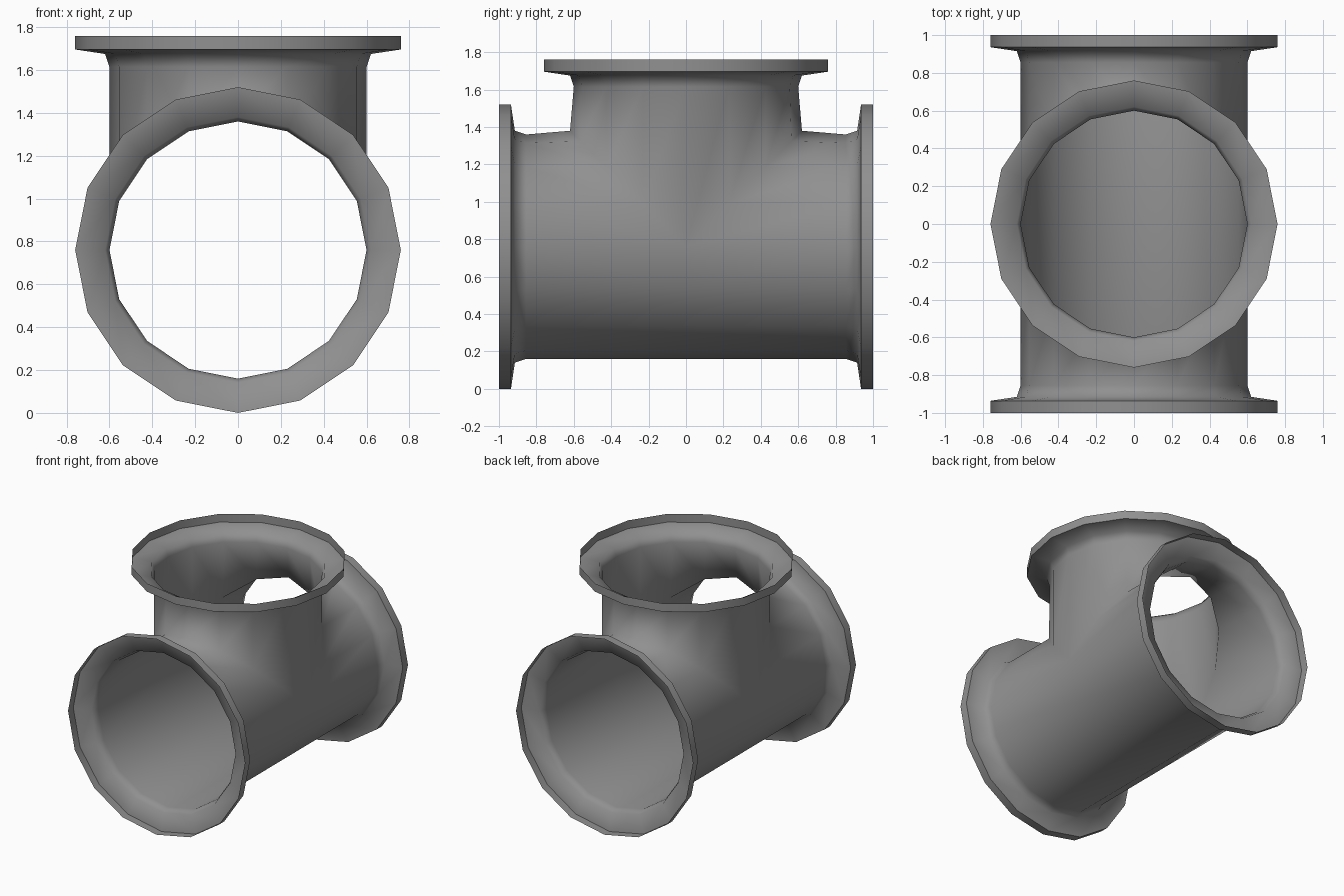
import bpy
import bmesh
from math import sin, cos, tau
from mathutils import Vector

if "Cube" in bpy.data.objects:
    bpy.data.objects.remove(bpy.data.objects["Cube"])

SIDES = 16
BORE = 0.6
CENTRE = Vector((0, 0, 0.76))
X, Y, Z = Vector((1, 0, 0)), Vector((0, 1, 0)), Vector((0, 0, 1))
# Flanged end: distance along the arm, radius
FLANGE = [(0.855, BORE), (0.915, 0.62), (0.936, 0.76), (1.0, 0.76)]

# Painted metal
metal = bpy.data.materials.new("grey_metal")
metal.use_nodes = True
colour = (0.28, 0.28, 0.28, 1)
metal.diffuse_color = colour
metal.node_tree.nodes["Principled BSDF"].inputs["Base Color"].default_value = colour

bm = bmesh.new()


def add_arm(axis, across, reach):
    """One open pipe arm from the mitred junction out to its cupped flange."""
    def point(angle, radius, along):
        return bm.verts.new(CENTRE + axis * along
                            + X * radius * cos(angle) + across * radius * sin(angle))

    angles = [tau * i / SIDES for i in range(SIDES)]
    # Mitre ring, slightly swollen at the crotch of the tee
    ring = []
    for a in angles:
        s = reach(sin(a))
        radius = BORE + 0.02 * s ** 8
        ring.append(point(a, radius, radius * s))
    rings = [ring] + [[point(a, r, d) for a in angles] for d, r in FLANGE]
    for inner, outer in zip(rings, rings[1:]):
        for i in range(SIDES):
            j = (i + 1) % SIDES
            bm.faces.new((inner[i], inner[j], outer[j], outer[i])).smooth = True
    # Crisp corner where the flange turns into its lip
    corner = rings[-2]
    for i in range(SIDES):
        bm.edges.get((corner[i], corner[(i + 1) % SIDES])).smooth = False


# Two straight-through arms and the upright branch
add_arm(-Y, Z, lambda s: max(0.0, s))
add_arm(Y, Z, lambda s: max(0.0, s))
add_arm(Z, Y, abs)

# Weld the arms into one thin-walled body
bmesh.ops.remove_doubles(bm, verts=bm.verts, dist=0.001)
bmesh.ops.recalc_face_normals(bm, faces=bm.faces)
# An open sheet has no inside: make the lower wall face outwards
lowest = min(bm.faces, key=lambda f: f.calc_center_median().z)
if lowest.normal.z > 0:
    bmesh.ops.reverse_faces(bm, faces=bm.faces)

mesh = bpy.data.meshes.new("tee_pipe")
bm.to_mesh(mesh)
bm.free()
mesh.materials.append(metal)
pipe = bpy.data.objects.new("tee_pipe", mesh)
bpy.context.collection.objects.link(pipe)
